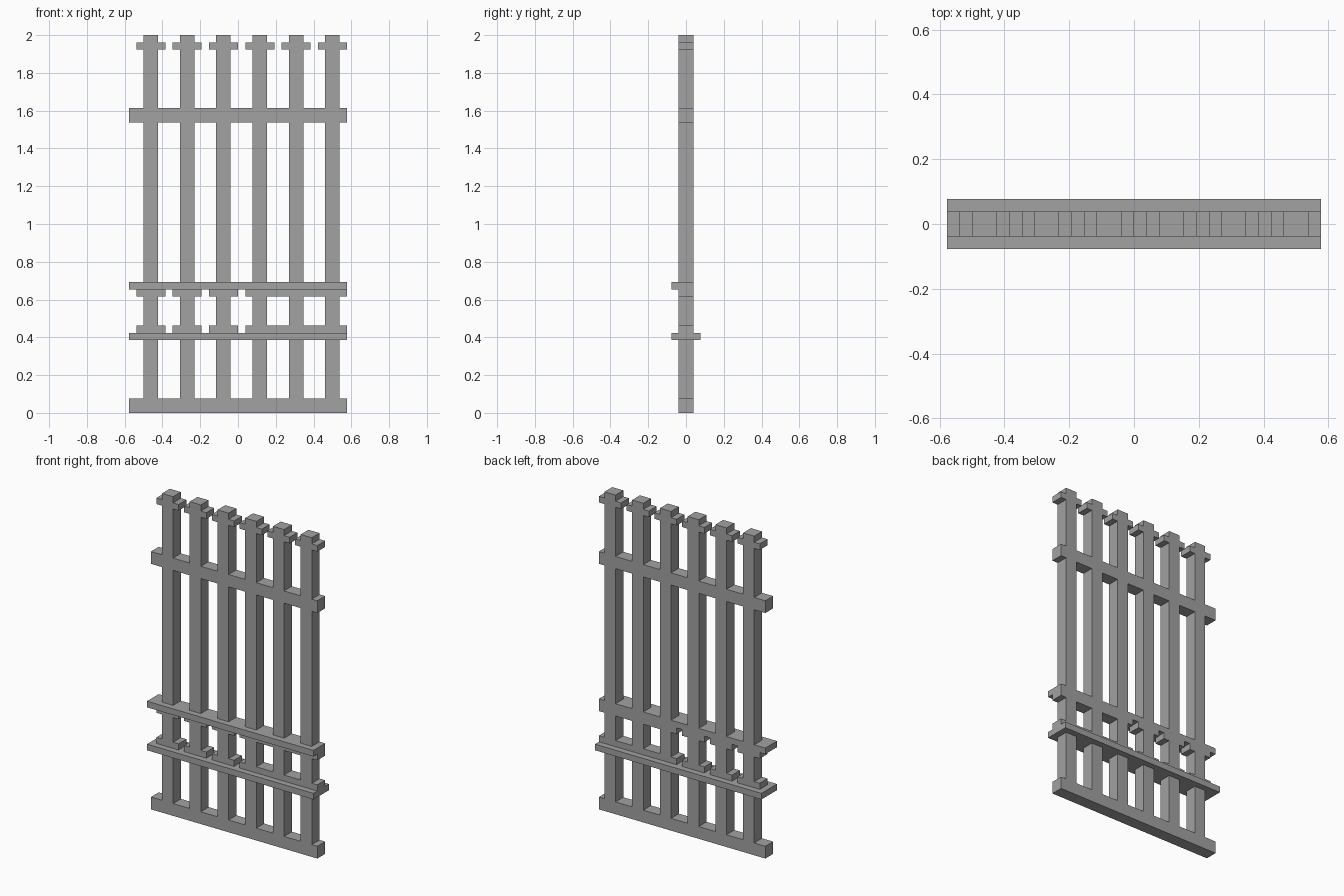
import bpy
import bmesh
from mathutils import Matrix, Vector

cube = bpy.data.objects.get("Cube")
if cube:
    bpy.data.objects.remove(cube, do_unlink=True)

U = 2 / 52          # one module of the fence
HALF = 15           # half the fence width, in modules
PICKETS = range(-12, 14, 5)

grey = bpy.data.materials.new("plain grey")
grey.use_nodes = True
colour = (0.36, 0.36, 0.36, 1)
grey.diffuse_color = colour
grey.node_tree.nodes["Principled BSDF"].inputs["Base Color"].default_value = colour


def box(name, x, y, z):
    """Box spanning the given (low, high) ranges, in modules."""
    spans = (x, y, z)
    size = Vector([(b - a) * U for a, b in spans])
    centre = Vector([(a + b) / 2 * U for a, b in spans])
    bm = bmesh.new()
    bmesh.ops.create_cube(bm, size=1, matrix=Matrix.LocRotScale(None, None, size))
    mesh = bpy.data.meshes.new(name)
    bm.to_mesh(mesh)
    bm.free()
    mesh.materials.append(grey)
    obj = bpy.data.objects.new(name, mesh)
    obj.location = centre
    bpy.context.collection.objects.link(obj)


# Full-width rails and ledges
width, flush = (-HALF, HALF), (-1, 1)
box("base_rail", width, flush, (0, 2))
box("lower_ledge", width, (-2, 2), (10, 11))
box("upper_ledge", width, (-2, 1), (17, 18))
box("top_rail", width, flush, (40, 42))

# Solid strips beside the ledges on the left half
box("lower_strip", (1, HALF), flush, (11, 12))
box("upper_strip", (1, HALF), flush, (16, 17))

for c in PICKETS:
    # Picket lengths between the rails
    for z in ((2, 10), (12, 16), (18, 40), (42, 50), (51, 52)):
        box("picket", (c - 1, c + 1), flush, z)
    # Cross-shaped picket tops, and collars on the right half
    box("picket_cap", (c - 2, c + 2), flush, (50, 51))
    if c < 0:
        box("lower_collar", (c - 2, c + 2), flush, (11, 12))
        box("upper_collar", (c - 2, c + 2), flush, (16, 17))
